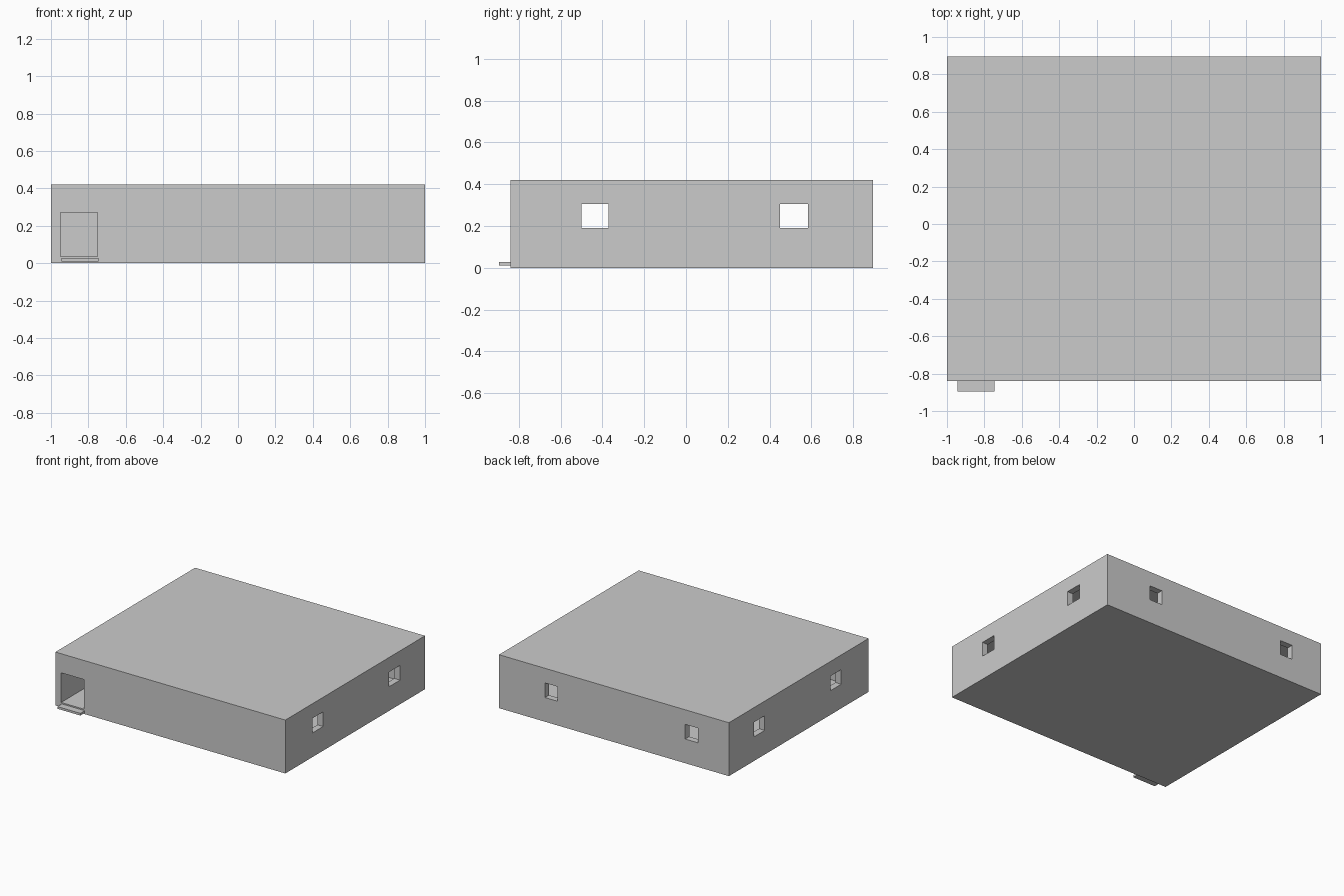
import bpy
import bmesh

if "Cube" in bpy.data.objects:
    bpy.data.objects.remove(bpy.data.objects["Cube"])


def box(name, lo, hi):
    """Axis-aligned box between two corners."""
    bm = bmesh.new()
    bmesh.ops.create_cube(bm, size=1)
    for v in bm.verts:
        for i in range(3):
            v.co[i] = lo[i] if v.co[i] < 0 else hi[i]
    mesh = bpy.data.meshes.new(name)
    bm.to_mesh(mesh)
    bm.free()
    obj = bpy.data.objects.new(name, mesh)
    bpy.context.collection.objects.link(obj)
    return obj


def cut(target, name, lo, hi):
    """Subtract a box from the target, then discard the cutter."""
    cutter = box(name, lo, hi)
    cutter.hide_render = True
    mod = target.modifiers.new(name, 'BOOLEAN')
    mod.operation = 'DIFFERENCE'
    mod.solver = 'EXACT'
    mod.object = cutter
    bpy.context.view_layer.objects.active = target
    bpy.ops.object.modifier_apply(modifier=name)
    bpy.data.objects.remove(cutter, do_unlink=True)


FRONT, BACK, HEIGHT = -0.84, 0.895, 0.42
WALL, FLOOR = 0.05, 0.037
SILL, HEAD = 0.19, 0.305

# Hollow building shell: floor, four walls and flat roof
shell = box("building_shell", (-1, FRONT, 0), (1, BACK, HEIGHT))
cut(shell, "room", (-1 + WALL, FRONT + WALL, FLOOR),
    (1 - WALL, BACK - WALL, HEIGHT - 0.04))

# Facing pairs of side windows
for y0, y1 in ((-0.50, -0.37), (0.45, 0.585)):
    for x in (-1, 1):
        cut(shell, "side_window", (x - 0.1, y0, SILL), (x + 0.1, y1, HEAD))

# Back windows
for x0, x1 in ((-0.73, -0.62), (0.49, 0.60)):
    cut(shell, "back_window", (x0, BACK - 0.1, SILL), (x1, BACK + 0.1, HEAD))

# Front doorway, flush with the inner left wall and floor
cut(shell, "doorway", (-1 + WALL, FRONT - 0.1, FLOOR), (-0.75, FRONT + 0.1, 0.27))

# Doorstep
box("doorstep", (-0.945, -0.895, 0.01), (-0.745, FRONT, 0.027))
